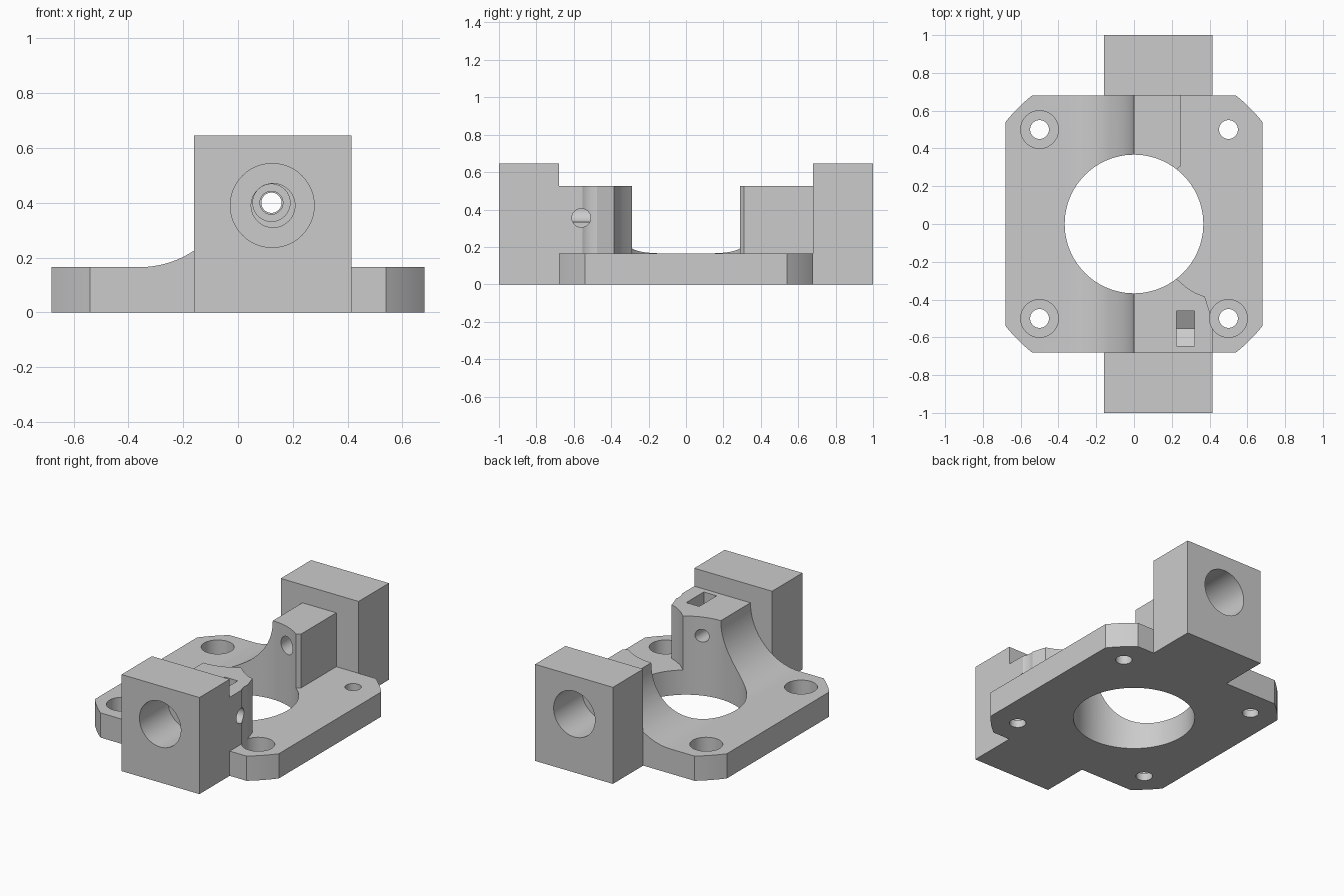
import bpy, bmesh, math
from mathutils import Matrix, Vector

cube = bpy.data.objects.get("Cube")
if cube:
    bpy.data.objects.remove(cube, do_unlink=True)

grey = bpy.data.materials.new("light_grey")
grey.use_nodes = True
colour = (0.6, 0.6, 0.6, 1)
grey.diffuse_color = colour
grey.node_tree.nodes["Principled BSDF"].inputs["Base Color"].default_value = colour


def prism(name, outline, low, high, axis="z"):
    """Extrude a 2D outline along z, y or x."""
    place = {"z": lambda a, b, c: (a, b, c),
             "y": lambda a, b, c: (a, c, b),
             "x": lambda a, b, c: (c, a, b)}[axis]
    bm = bmesh.new()
    face = bm.faces.new([bm.verts.new(place(a, b, low)) for a, b in outline])
    grown = bmesh.ops.extrude_face_region(bm, geom=[face])["geom"]
    verts = [g for g in grown if isinstance(g, bmesh.types.BMVert)]
    bmesh.ops.translate(bm, verts=verts, vec=place(0, 0, high - low))
    bmesh.ops.recalc_face_normals(bm, faces=bm.faces)
    mesh = bpy.data.meshes.new(name)
    bm.to_mesh(mesh)
    bm.free()
    mesh.materials.append(grey)
    obj = bpy.data.objects.new(name, mesh)
    bpy.context.collection.objects.link(obj)
    return obj


def rect(a0, a1, b0, b1):
    return [(a0, b0), (a1, b0), (a1, b1), (a0, b1)]


def circle(a, b, r, n=48):
    return [(a + r * math.cos(math.tau * i / n), b + r * math.sin(math.tau * i / n))
            for i in range(n)]


def combine(body, other, operation):
    mod = body.modifiers.new(other.name, "BOOLEAN")
    mod.object, mod.operation, mod.solver = other, operation, "EXACT"
    bpy.context.view_layer.objects.active = body
    bpy.ops.object.modifier_apply(modifier=mod.name)
    bpy.data.objects.remove(other, do_unlink=True)


HALF, PLATE, POST, BLOCK = 0.68, 0.165, 0.525, 0.645

# Base plate with slightly rounded corner cuts
corner = []
start = math.atan2(0.54, HALF)
for quarter in range(4):
    for i in range(9):
        t = quarter * math.pi / 2 + start + (math.pi / 2 - 2 * start) * i / 8
        radius = math.hypot(HALF, 0.54)
        corner.append((radius * math.cos(t), radius * math.sin(t)))
body = prism("mounting_bracket", corner, 0, PLATE)

# Concave ramp sweeping up to the posts
R = POST - PLATE
ramp = [(-R + R * math.sin(t), POST - R * math.cos(t))
        for t in (math.pi / 2 * i / 24 for i in range(25))]
ramp += [(0.1, POST), (0.1, 0.1), (-R, 0.1)]
combine(body, prism("ramp", ramp, -HALF, HALF, "y"), "UNION")

# Front and back posts
front = [(0.05, -0.25), (0.18, -0.25), (0.225, -0.29), (0.28, -0.338), (0.325, -0.365),
         (0.375, -0.385), (0.405, -0.48), (0.415, -0.55), (0.415, -HALF), (0.05, -HALF)]
back = [(0.05, 0.25), (0.18, 0.25), (0.25, 0.31), (0.25, HALF), (0.05, HALF)]
combine(body, prism("front_post", front, 0.1, POST), "UNION")
combine(body, prism("back_post", back, 0.1, POST), "UNION")

# End blocks
for y0, y1 in ((-1, -HALF), (HALF, 1)):
    combine(body, prism("end_block", rect(-0.16, 0.415, y0, y1), 0, BLOCK), "UNION")

# Central opening
combine(body, prism("opening", circle(0, 0, 0.367, 96), -0.1, 1), "DIFFERENCE")

# Corner screw holes, three of them counterbored
for x in (-0.5, 0.5):
    for y in (-0.5, 0.5):
        combine(body, prism("screw_hole", circle(x, y, 0.05, 32), -0.1, 1), "DIFFERENCE")
        if x < 0 or y < 0:
            combine(body, prism("counterbore", circle(x, y, 0.1), 0.05, 1), "DIFFERENCE")

# Stepped bores along the long axis
bores = [(0.125, 0.39, 0.153, -1.1, -0.70), (0.128, 0.39, 0.08, -0.8, -0.62),
         (0.122, 0.4, 0.068, -0.7, -0.47), (0.122, 0.4, 0.042, -0.6, -0.2),
         (0.122, 0.4, 0.058, 0.2, 0.6), (0.122, 0.4, 0.037, 0.5, 0.8),
         (0.125, 0.39, 0.153, 0.70, 1.1)]
for x, z, r, y0, y1 in bores:
    combine(body, prism("bore", circle(x, z, r), y0, y1, "y"), "DIFFERENCE")

# Nut slot with a pointed floor, and its side screw hole
slot = [(-0.645, 0.6), (-0.645, 0.303), (-0.553, 0.25), (-0.46, 0.303), (-0.46, 0.6)]
combine(body, prism("nut_slot", slot, 0.225, 0.32, "x"), "DIFFERENCE")
combine(body, prism("side_hole", circle(-0.56, 0.355, 0.05, 32), 0.125, 0.6, "x"), "DIFFERENCE")

# Smooth curved walls, keep edges sharp
bpy.ops.object.select_all(action="DESELECT")
body.select_set(True)
bpy.context.view_layer.objects.active = body
bpy.ops.object.shade_smooth_by_angle(angle=math.radians(20))
